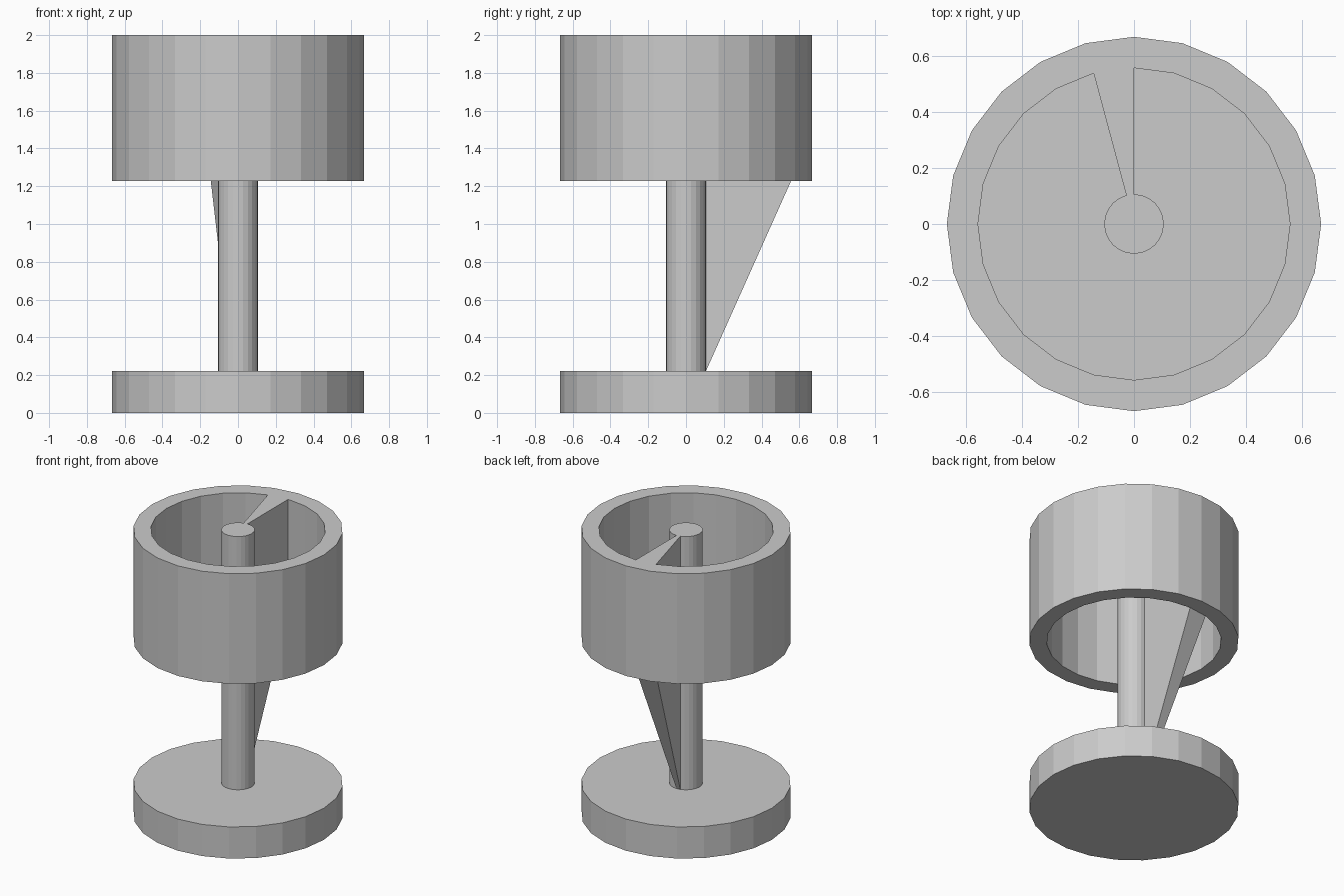
import bpy, bmesh
from math import sin, cos, radians

if "Cube" in bpy.data.objects:
    bpy.data.objects.remove(bpy.data.objects["Cube"])

SIDES = 24
R_OUT, R_IN, R_POLE = 0.667, 0.556, 0.106
Z_BASE, Z_RING, Z_TOP = 0.222, 1.227, 2.0


def point(r, i, z):
    """Point on a circle; step 0 is +y, steps run anticlockwise."""
    a = radians(90 + 360 / SIDES * i)
    return (r * cos(a), r * sin(a), z)


def finish(name, bm):
    bmesh.ops.recalc_face_normals(bm, faces=bm.faces)
    mesh = bpy.data.meshes.new(name)
    bm.to_mesh(mesh)
    bm.free()
    obj = bpy.data.objects.new(name, mesh)
    bpy.context.collection.objects.link(obj)
    return obj


def cylinder(name, r, z0, z1):
    bm = bmesh.new()
    bottom = bm.faces.new([bm.verts.new(point(r, i, z0)) for i in range(SIDES)])
    ext = bmesh.ops.extrude_face_region(bm, geom=[bottom], use_keep_orig=True)
    for v in ext["geom"]:
        if isinstance(v, bmesh.types.BMVert):
            v.co.z = z1
    return finish(name, bm)


# Round base and central pole
cylinder("base", R_OUT, 0, Z_BASE)
cylinder("pole", R_POLE, Z_BASE, Z_TOP)

# Open drum: a rectangular section swept around z,
# with one inner wall panel replaced by a tapering rib to the pole
bm = bmesh.new()
section = [(R_OUT, Z_RING), (R_OUT, Z_TOP), (R_IN, Z_TOP), (R_IN, Z_RING)]
loops = [[bm.verts.new(point(r, i, z)) for r, z in section] for i in range(SIDES)]
for i in range(SIDES):
    a, b = loops[i], loops[(i + 1) % SIDES]
    for k in range(4):
        n = (k + 1) % 4
        if i == 0 and k == 2:
            continue  # the rib joins here
        bm.faces.new((a[k], b[k], b[n], a[n]))

# Rib: four sides and the end that meets the pole
outer = [loops[0][2], loops[1][2], loops[1][3], loops[0][3]]
inner = [bm.verts.new(point(R_POLE, i, z))
         for i, z in ((0, Z_TOP), (1, Z_TOP), (1, Z_BASE), (0, Z_BASE))]
for k in range(4):
    n = (k + 1) % 4
    bm.faces.new((outer[k], outer[n], inner[n], inner[k]))
bm.faces.new(inner)
finish("drum_with_rib", bm)
